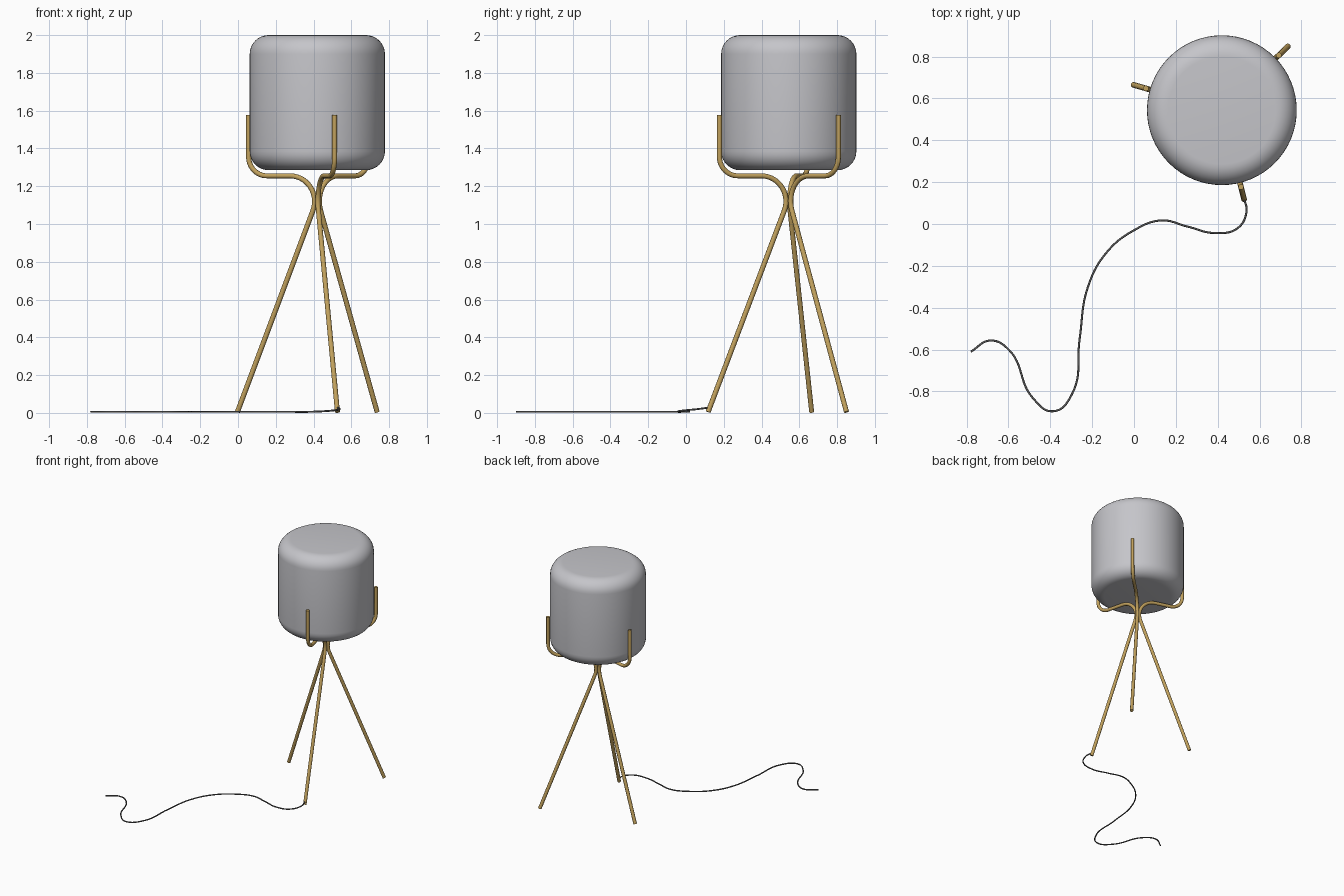
import bpy, bmesh
from math import sin, cos, radians
from mathutils import Vector

if "Cube" in bpy.data.objects:
    bpy.data.objects.remove(bpy.data.objects["Cube"], do_unlink=True)

CENTRE = Vector((0.42, 0.544, 0))


def material(name, rgb, metallic=0.0):
    mat = bpy.data.materials.new(name)
    mat.use_nodes = True
    bsdf = next(n for n in mat.node_tree.nodes if n.type == 'BSDF_PRINCIPLED')
    bsdf.inputs["Base Color"].default_value = (*rgb, 1)
    mat.diffuse_color = (*rgb, 1)
    return mat


grey = material("shade grey", (0.56, 0.56, 0.59))
brass = material("brass", (0.54, 0.36, 0.11))
dark = material("cord dark grey", (0.1, 0.1, 0.1))


def smooth(obj, angle=40):
    bpy.ops.object.select_all(action='DESELECT')
    obj.select_set(True)
    bpy.context.view_layer.objects.active = obj
    bpy.ops.object.shade_smooth_by_angle(angle=radians(angle))


def tube(name, points, radius, mat, kind='POLY'):
    """Round tube swept along a path, converted to a mesh."""
    curve = bpy.data.curves.new(name, 'CURVE')
    curve.dimensions = '3D'
    curve.bevel_depth = radius
    curve.bevel_resolution = 3
    curve.use_fill_caps = True
    spline = curve.splines.new(kind)
    if kind == 'BEZIER':
        spline.bezier_points.add(len(points) - 1)
        for bp, p in zip(spline.bezier_points, points):
            bp.co = p
            bp.handle_left_type = bp.handle_right_type = 'AUTO'
    else:
        spline.points.add(len(points) - 1)
        for sp, p in zip(spline.points, points):
            sp.co = (*p, 1)
    obj = bpy.data.objects.new(name, curve)
    bpy.context.collection.objects.link(obj)
    bpy.ops.object.select_all(action='DESELECT')
    obj.select_set(True)
    bpy.context.view_layer.objects.active = obj
    bpy.ops.object.convert(target='MESH')
    obj = bpy.context.view_layer.objects.active
    obj.data.materials.clear()
    obj.data.materials.append(mat)
    smooth(obj, 50)
    return obj


def arc(cx, cz, radius, start, end, steps=14):
    """Points of an arc in the xz plane, angles in degrees."""
    angles = [radians(start + (end - start) * i / steps) for i in range(steps + 1)]
    return [(cx + radius * cos(a), 0, cz + radius * sin(a)) for a in angles]


# Shade: closed drum with generously rounded rims
mesh = bpy.data.meshes.new("shade")
bm = bmesh.new()
bmesh.ops.create_cone(bm, cap_ends=True, segments=64, radius1=0.358, radius2=0.358, depth=0.715)
rims = [e for e in bm.edges if abs(e.verts[0].co.z - e.verts[1].co.z) < 1e-4]
bmesh.ops.bevel(bm, geom=rims, offset=0.1, segments=8, profile=0.5, affect='EDGES')
bm.to_mesh(mesh)
bm.free()
shade = bpy.data.objects.new("shade", mesh)
bpy.context.collection.objects.link(shade)
shade.location = CENTRE + Vector((0, 0, 2 - 0.715 / 2))
mesh.materials.append(grey)
smooth(shade)

# Legs: splayed foot, narrow waist, arm under the shade, upright prong
leg_path = ([(0.44, 0, 0.005)]
            + arc(0.15, 1.12, 0.135, 201.3, 90)
            + arc(0.278, 1.355, 0.1, 270, 360)
            + [(0.378, 0, 1.578)])
for name, angle in (("back_left_leg", 44), ("right_leg", 164), ("front_leg", 284)):
    leg = tube(name, leg_path, 0.0135, brass)
    leg.location = CENTRE
    leg.rotation_euler.z = radians(angle)

# Cord: winds across the floor from the front foot
cord_path = [(0.527, 0.12, 0.028), (0.538, 0.06, 0.02), (0.495, -0.02, 0.012),
             (0.385, -0.043, 0.006), (0.255, -0.012, 0.006), (0.13, 0.017, 0.006),
             (0, -0.03, 0.006), (-0.13, -0.135, 0.006), (-0.22, -0.3, 0.006),
             (-0.26, -0.55, 0.006), (-0.295, -0.81, 0.006), (-0.385, -0.895, 0.006),
             (-0.485, -0.83, 0.006), (-0.595, -0.605, 0.006), (-0.685, -0.557, 0.006),
             (-0.78, -0.61, 0.006)]
tube("power_cord", cord_path, 0.005, dark, 'BEZIER')
